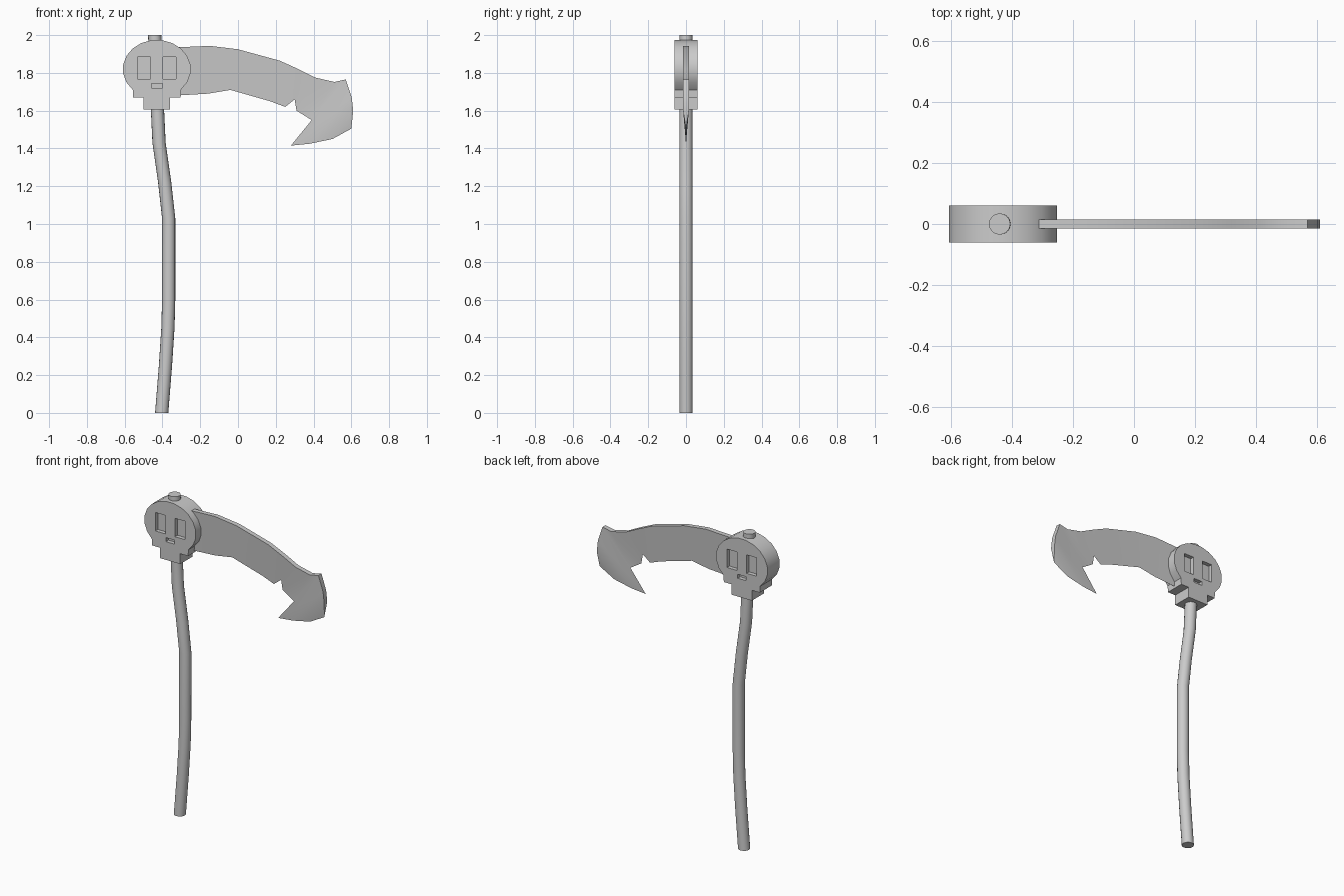
import bpy, bmesh, math
from mathutils import Vector

if "Cube" in bpy.data.objects:
    bpy.data.objects.remove(bpy.data.objects["Cube"])


def make_object(name, bm):
    bmesh.ops.recalc_face_normals(bm, faces=bm.faces[:])
    mesh = bpy.data.meshes.new(name)
    bm.to_mesh(mesh)
    bm.free()
    ob = bpy.data.objects.new(name, mesh)
    bpy.context.collection.objects.link(ob)
    return ob


def smooth(ob, degrees):
    bpy.ops.object.select_all(action='DESELECT')
    ob.select_set(True)
    bpy.context.view_layer.objects.active = ob
    bpy.ops.object.shade_smooth_by_angle(angle=math.radians(degrees))


# Handle: round section swept along a gently bent path (x, z)
path = [(-.404, 0), (-.384, .25), (-.371, .45), (-.367, .6), (-.367, 1.03),
        (-.388, 1.22), (-.418, 1.43), (-.426, 1.6), (-.441, 2.0)]
SIDES, R = 16, .035
bm = bmesh.new()
rings = []
for x, z in path:
    rings.append([bm.verts.new((x + R * math.cos(a), R * math.sin(a), z))
                  for a in (2 * math.pi * i / SIDES for i in range(SIDES))])
for lo, hi in zip(rings, rings[1:]):
    for i in range(SIDES):
        j = (i + 1) % SIDES
        bm.faces.new((lo[i], lo[j], hi[j], hi[i]))
bm.faces.new(rings[0])
bm.faces.new(rings[-1])
smooth(make_object("handle", bm), 30)

# Skull plate: elliptical cranium with stepped jaw, extruded in y
CX, CZ, HALF = -.43, 1.82, .06
outline = []
for i in range(16):
    a = math.radians(-45 + 18 * i)
    outline.append((CX + .18 * math.cos(a), CZ + .155 * math.sin(a)))
jaw = [(.125, 1.67), (.07, 1.67), (.07, 1.605)]
outline += [(CX - dx, z) for dx, z in jaw]
outline += [(CX + dx, z) for dx, z in reversed(jaw)]
bm = bmesh.new()
face = bm.faces.new([bm.verts.new((x, -HALF, z)) for x, z in outline])
ext = bmesh.ops.extrude_face_region(bm, geom=[face])
bmesh.ops.translate(bm, vec=(0, 2 * HALF, 0),
                    verts=[v for v in ext["geom"] if isinstance(v, bmesh.types.BMVert)])
skull = make_object("skull_head", bm)

# Eye and nose recesses on both faces
bm = bmesh.new()
DEPTH = .025
for side in (-1, 1):
    for x, z, w, h in ((CX - .068, 1.825, .069, .116),
                       (CX + .068, 1.825, .069, .116),
                       (CX, 1.732, .058, .025)):
        box = bmesh.ops.create_cube(bm, size=1)["verts"]
        bmesh.ops.scale(bm, vec=(w, 2 * DEPTH, h), verts=box)
        bmesh.ops.translate(bm, vec=(x, side * HALF, z), verts=box)
cutter = make_object("recess_cutter", bm)
mod = skull.modifiers.new("recesses", 'BOOLEAN')
mod.operation = 'DIFFERENCE'
mod.solver = 'EXACT'
mod.object = cutter
bpy.context.view_layer.objects.active = skull
bpy.ops.object.modifier_apply(modifier=mod.name)
bpy.data.objects.remove(cutter)
smooth(skull, 25)

# Blade: thick spine points paired with sharp cutting-edge points
spine = [(-.33, 1.935), (-.15, 1.943), (0, 1.925), (.22, 1.865), (.32, 1.82),
         (.41, 1.775), (.51, 1.752), (.57, 1.765), (.602, 1.67), (.61, 1.6)]
edge = [(-.33, 1.68), (-.16, 1.69), (-.04, 1.71), (.17, 1.65), (.25, 1.62),
        (.30, 1.66), (.31, 1.60), (.39, 1.55), (.28, 1.415), (.38, 1.425),
        (.50, 1.45), (.60, 1.505)]
T = .015
bm = bmesh.new()
front = [bm.verts.new((x, -T, z)) for x, z in spine]
back = [bm.verts.new((x, T, z)) for x, z in spine]
sharp = [bm.verts.new((x, 0, z)) for x, z in edge]
for i in range(len(edge) - 1):
    for row in (front, back):
        if i + 1 < len(row):
            bm.faces.new((row[i], row[i + 1], sharp[i + 1], sharp[i]))
        else:
            bm.faces.new((row[-1], sharp[i + 1], sharp[i]))
for i in range(len(spine) - 1):
    bm.faces.new((front[i], front[i + 1], back[i + 1], back[i]))
bm.faces.new((front[0], back[0], sharp[0]))
bm.faces.new((front[-1], back[-1], sharp[-1]))
smooth(make_object("blade", bm), 30)
